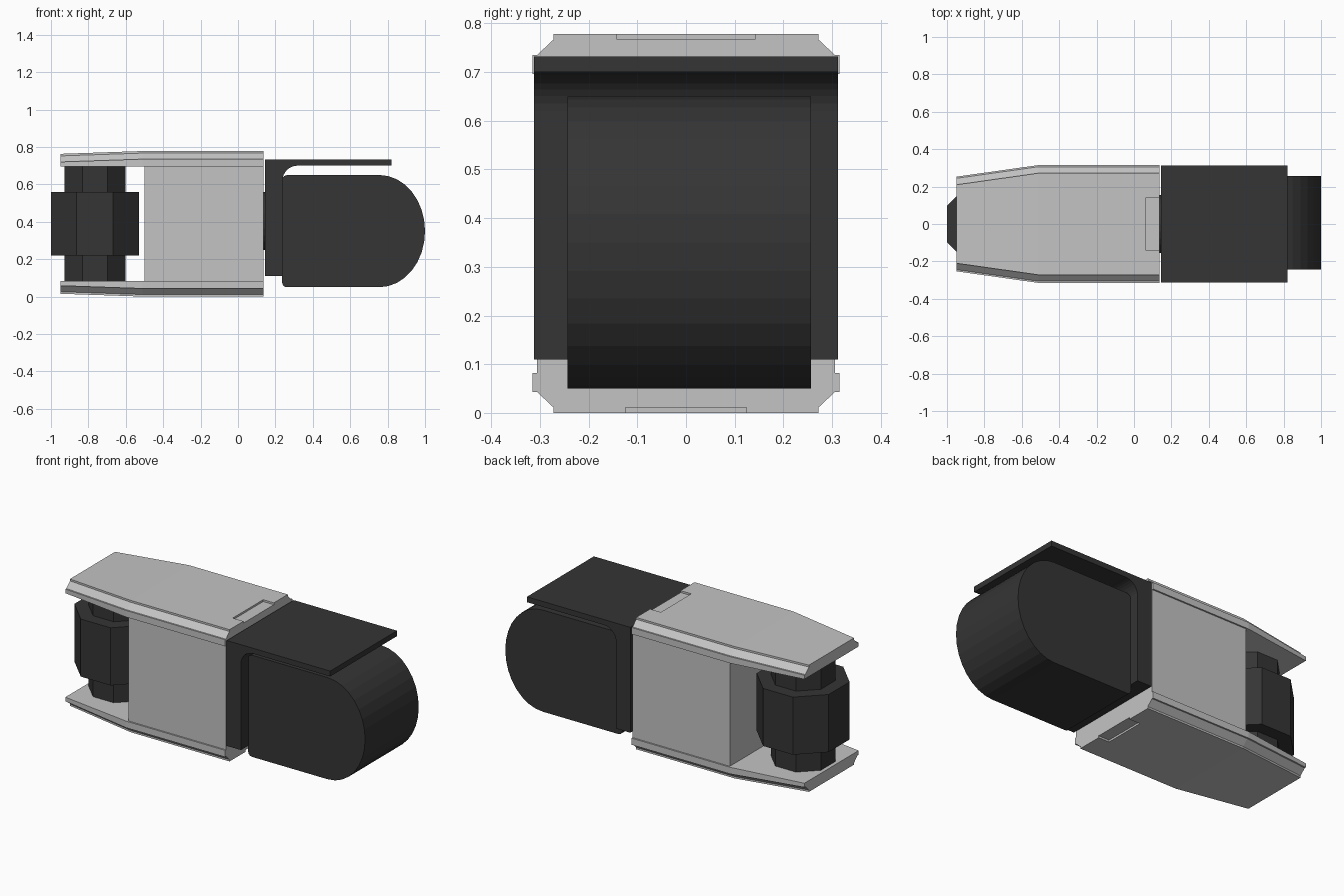
import bpy, bmesh, math
from mathutils import Vector

old = bpy.data.objects.get("Cube")
if old:
    bpy.data.objects.remove(old, do_unlink=True)


def material(name, value):
    m = bpy.data.materials.new(name)
    m.use_nodes = True
    col = (value, value, value, 1)
    m.diffuse_color = col
    m.node_tree.nodes["Principled BSDF"].inputs["Base Color"].default_value = col
    return m


light = material("light grey", 0.55)
dark = material("charcoal", 0.035)
HEIGHT = 0.778


def finish(name, bm, mat):
    bmesh.ops.recalc_face_normals(bm, faces=bm.faces)
    mesh = bpy.data.meshes.new(name)
    bm.to_mesh(mesh)
    bm.free()
    mesh.materials.append(mat)
    ob = bpy.data.objects.new(name, mesh)
    bpy.context.collection.objects.link(ob)
    return ob


def loft(name, rings, mat):
    """Skin a list of closed rings and cap both ends."""
    bm = bmesh.new()
    loops = [[bm.verts.new(p) for p in ring] for ring in rings]
    for a, b in zip(loops, loops[1:]):
        for i in range(len(a)):
            j = (i + 1) % len(a)
            bm.faces.new((a[i], a[j], b[j], b[i]))
    bm.faces.new(loops[0])
    bm.faces.new(loops[-1])
    return finish(name, bm, mat)


def box(name, lo, hi, mat):
    ring = [(lo[0], lo[1]), (hi[0], lo[1]), (hi[0], hi[1]), (lo[0], hi[1])]
    return loft(name, [[(x, y, z) for x, y in ring] for z in (lo[2], hi[2])], mat)


def extrude_y(name, profile, y0, y1, mat):
    return loft(name, [[(x, y, z) for x, z in profile] for y in (y0, y1)], mat)


def arc(cx, cz, rx, rz, start, end, steps):
    angles = [math.radians(start + (end - start) * i / steps) for i in range(steps + 1)]
    return [(cx + rx * math.cos(a), cz + rz * math.sin(a)) for a in angles]


# Bevelled cover plates, tapering towards the roller end
def cover(name, flip, notch_half):
    def height(z):
        return HEIGHT - z if flip else z

    rings = []
    # x, narrowing, lowering of the upper edges
    for x, inset, drop in ((-0.95, 0.062, 0.015), (-0.51, 0, 0), (0.135, 0, 0)):
        half = [(0.315, 0.696), (0.315, 0.735 - drop), (0.306, 0.735 - drop),
                (0.272, 0.767 - drop), (0.272, HEIGHT - drop)]
        section = half + [(-y, z) for y, z in reversed(half)]
        rings.append([(x, y - math.copysign(inset, y), height(z)) for y, z in section])
    plate = loft(name, rings, light)

    # Shallow open notch at the joint edge
    z0, z1 = sorted((height(0.767), height(0.8)))
    cutter = box(name + "_notch_cutter", (0.065, -notch_half, z0), (0.2, notch_half, z1), light)
    cutter.hide_render = True
    cutter.hide_viewport = True
    mod = plate.modifiers.new("notch", "BOOLEAN")
    mod.operation = "DIFFERENCE"
    mod.solver = "EXACT"
    mod.object = cutter
    depsgraph = bpy.context.evaluated_depsgraph_get()
    result = bpy.data.meshes.new_from_object(plate.evaluated_get(depsgraph))
    plate.modifiers.clear()
    plate.data = result
    bpy.data.objects.remove(cutter, do_unlink=True)


cover("top_cover", False, 0.142)
cover("bottom_cover", True, 0.124)

# Central block between the covers
box("central_block", (-0.5, -0.306, 0.08), (0.135, 0.306, 0.70), light)


# Octagonal roller and its axle
def octagon(name, apothem, z0, z1):
    r = apothem / math.cos(math.pi / 8)
    angles = [math.pi / 8 + i * math.pi / 4 for i in range(8)]
    loft(name, [[(-0.765 + r * math.cos(a), r * math.sin(a), z) for a in angles]
                for z in (z0, z1)], dark)


octagon("roller", 0.235, 0.22, 0.56)
octagon("roller_axle", 0.163, 0.08, 0.70)

# Round swivel between the central block and the bracket
disc = arc(0, 0.405, 0.155, 0.155, 0, 345, 23)
loft("swivel", [[(x, y, z) for y, z in disc] for x in (0.13, 0.15)], dark)

# L-shaped bracket with a rounded inner corner
bracket = [(0.145, 0.11), (0.238, 0.11)]
bracket += arc(0.318, 0.62, 0.08, 0.08, 180, 90, 8)
bracket += [(0.82, 0.70), (0.82, 0.732), (0.145, 0.732)]
extrude_y("bracket", bracket, -0.312, 0.312, dark)

# Rounded end housing
housing = arc(0.755, 0.35, 0.245, 0.30, -90, 90, 16)
housing += arc(0.265, 0.62, 0.03, 0.03, 90, 180, 4)
housing += arc(0.262, 0.075, 0.026, 0.025, 180, 270, 3)
extrude_y("end_housing", housing, -0.243, 0.257, dark)
